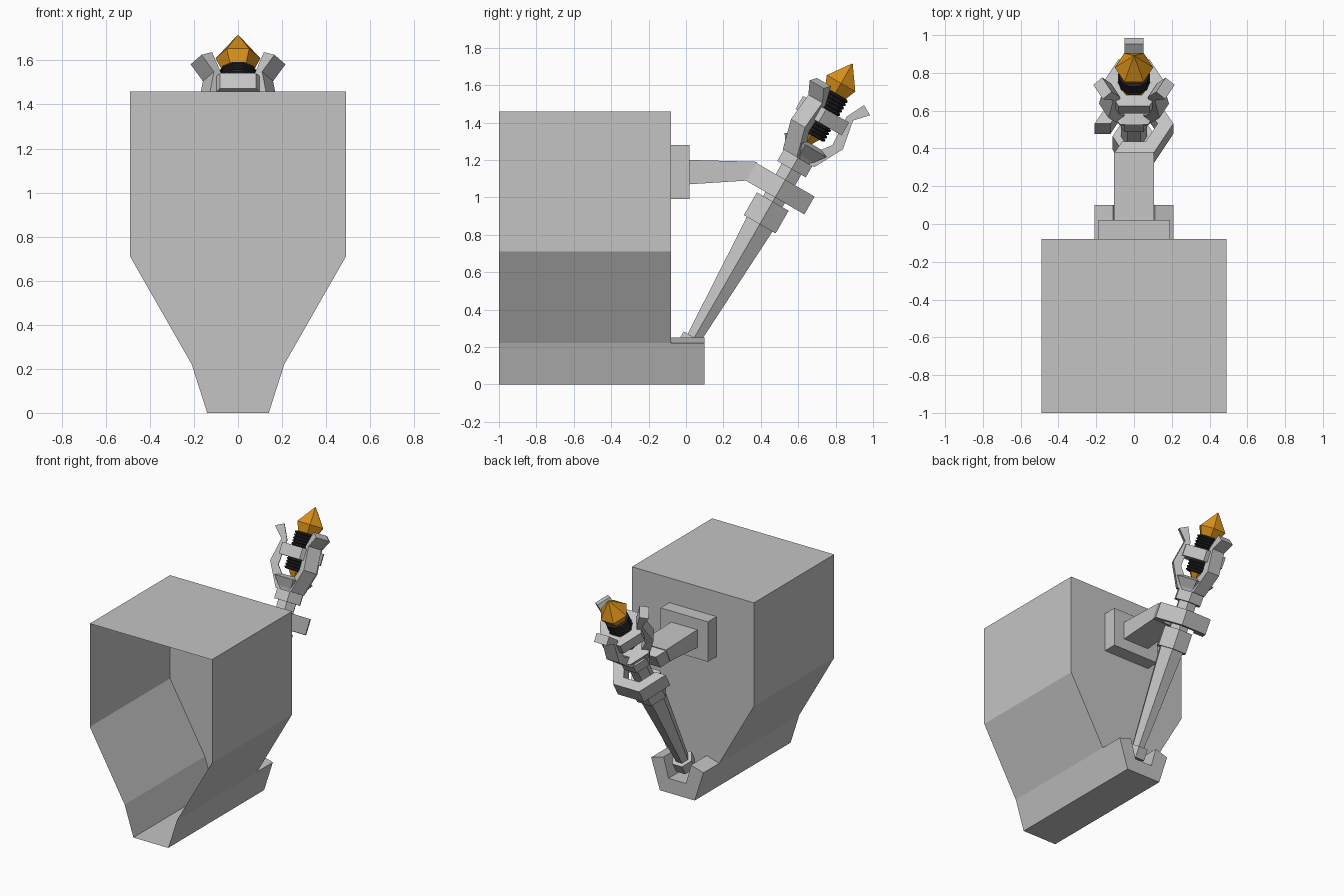
import bpy, bmesh, math
from mathutils import Matrix, Vector

old = bpy.data.objects.get("Cube")
if old:
    bpy.data.objects.remove(old, do_unlink=True)


def material(name, rgb):
    m = bpy.data.materials.new(name)
    m.use_nodes = True
    m.diffuse_color = (*rgb, 1)
    m.node_tree.nodes["Principled BSDF"].inputs["Base Color"].default_value = (*rgb, 1)
    return m


GREY = material("pale grey", (0.55, 0.55, 0.55))
BLACK = material("black cord", (0.02, 0.02, 0.02))
AMBER = material("amber", (0.72, 0.29, 0.01))

# Torch frame: local z runs along the leaning handle, local y points away from the wall
LEAN = Matrix.Translation((0, 0.044, 0.25)) @ Matrix.Rotation(math.radians(-30), 4, "X")


def finish(name, bm, mat, matrix=Matrix()):
    bmesh.ops.recalc_face_normals(bm, faces=bm.faces)
    bm.transform(matrix)
    mesh = bpy.data.meshes.new(name)
    bm.to_mesh(mesh)
    bm.free()
    mesh.materials.append(mat)
    obj = bpy.data.objects.new(name, mesh)
    bpy.context.collection.objects.link(obj)
    return obj


def prism(name, outline, a, b, place, mat=GREY, matrix=Matrix(), front_open=False):
    """Extrude a 2D outline from a to b; place maps (u, v, depth) to a point."""
    bm = bmesh.new()
    first = [bm.verts.new(place(u, v, a)) for u, v in outline]
    last = [bm.verts.new(place(u, v, b)) for u, v in outline]
    n = len(outline)
    for i in range(n):
        j = (i + 1) % n
        bm.faces.new((first[i], first[j], last[j], last[i]))
    bm.faces.new(last)
    if not front_open:
        bm.faces.new(first[::-1])
    return finish(name, bm, mat, matrix)


def along_x(u, v, d):
    return Vector((d, u, v))


def along_y(u, v, d):
    return Vector((u, d, v))


def along_z(u, v, d):
    return Vector((u, v, d))


def lathe(name, profile, mat=GREY, sides=6, loop=False):
    """Faceted turned part on the torch axis; radii are measured to the flats."""
    bm = bmesh.new()
    grow = 1 / math.cos(math.pi / sides)
    rings = []
    for r, t in profile:
        rings.append([bm.verts.new((r * grow * math.cos(math.tau * k / sides),
                                    r * grow * math.sin(math.tau * k / sides), t))
                      for k in range(sides)])
    pairs = list(zip(rings, rings[1:]))
    if loop:
        pairs.append((rings[-1], rings[0]))
    else:
        bm.faces.new(rings[0][::-1])
        bm.faces.new(rings[-1])
    for low, high in pairs:
        for k in range(sides):
            j = (k + 1) % sides
            bm.faces.new((low[k], low[j], high[j], high[k]))
    return finish(name, bm, mat, LEAN)


def mirrored(half):
    return half + [(-x, z) for x, z in reversed(half)]


# Hollow wall block, open at the front
prism("wall_block", mirrored([(0.14, 0), (0.21, 0.22), (0.49, 0.71), (0.49, 1.46)]),
      -1, -0.08, along_y, front_open=True)

# Notched foot that catches the lower end of the torch
prism("foot_cradle", mirrored([(0.14, 0), (0.21, 0.22), (0.11, 0.25), (0.07, 0.105)]),
      -0.08, 0.1, along_y)

# Wall plate and arm
prism("wall_plate", mirrored([(0.19, 0.99), (0.19, 1.28)]), -0.08, 0.02, along_y)
prism("bracket_arm", [(0.02, 1.07), (0.33, 1.09), (0.38, 1.19), (0.02, 1.2)],
      -0.105, 0.105, along_x)

# Hook around the handle: a hexagonal ring with one segment left out
hook = []
for radius, order in ((0.208, range(-2, 4)), (0.125, range(3, -3, -1))):
    hook += [(radius * math.cos(k * math.pi / 3), radius * math.sin(k * math.pi / 3))
             for k in order]
prism("bracket_hook", hook, 0.865, 0.975, along_z, matrix=LEAN)

# Handle and its collars
lathe("handle_foot", [(0.065, -0.08), (0.065, 0)])
lathe("handle_shaft", [(0.04, 0), (0.08, 0.72)])
lathe("handle_grip", [(0.098, 0.7), (0.098, 0.84)])
lathe("handle_neck", [(0.06, 0.84), (0.06, 1.06)])
lathe("neck_collar", [(0.088, 1.04), (0.088, 1.11)])
lathe("torch_cup", [(0.075, 1.11), (0.085, 1.13), (0.13, 1.19), (0.08, 1.21)])

# Three claws with flared tips
claw = [(0.07, 1.11), (0.1, 1.11), (0.185, 1.27), (0.155, 1.43), (0.22, 1.5),
        (0.165, 1.53), (0.115, 1.43), (0.125, 1.26), (0.07, 1.19)]
for i, label in enumerate(("back", "left", "right")):
    turn = Matrix.Rotation(math.tau * i / 3, 4, "Z")
    prism(label + "_claw", claw, -0.05, 0.05, along_x, matrix=LEAN @ turn)

# Ring tying the claws together
lathe("claw_ring", [(0.142, 1.33), (0.142, 1.41), (0.075, 1.41), (0.075, 1.33)], loop=True)

# Amber crystal
lathe("crystal", [(0.02, 1.2), (0.052, 1.25), (0.06, 1.5), (0.088, 1.57), (0.003, 1.69)], AMBER)


# Cord wound round the crystal, above and below the ring
def winding(name, start, turns):
    pitch = 0.02
    profile = []
    for i in range(turns):
        t = start + i * pitch
        profile += [(0.07, t), (0.08, t + pitch * 0.3), (0.08, t + pitch * 0.7)]
    profile.append((0.07, start + turns * pitch))
    lathe(name, profile, BLACK, sides=10)


winding("lower_cord", 1.25, 4)
winding("upper_cord", 1.41, 5)
